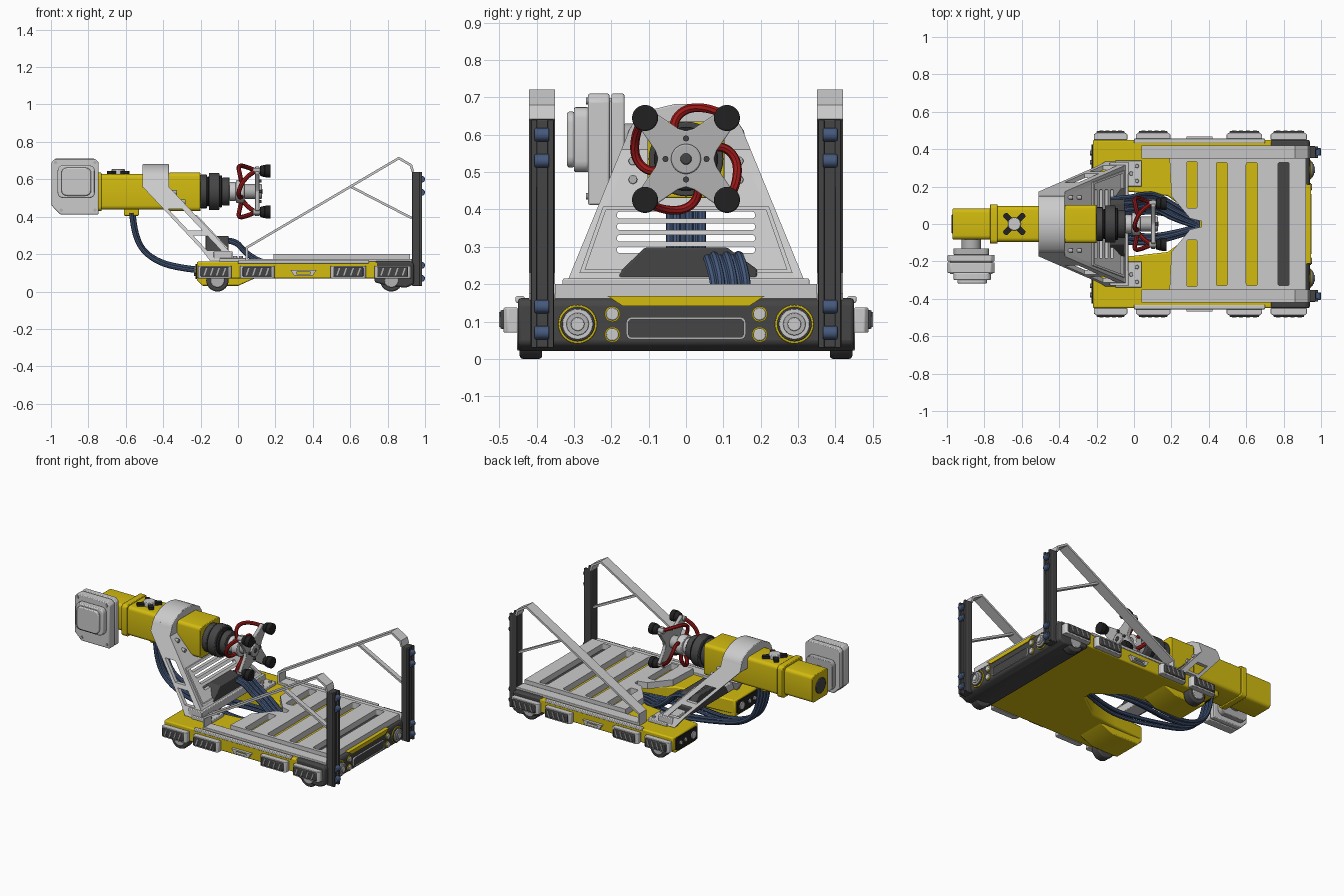
import bpy, bmesh, math
from mathutils import Matrix, Vector
from math import sin, cos, pi, radians

if "Cube" in bpy.data.objects:
    bpy.data.objects.remove(bpy.data.objects["Cube"])

def mat(name, r, g, b):
    m = bpy.data.materials.new(name)
    m.diffuse_color = (r, g, b, 1)
    m.use_nodes = True
    m.node_tree.nodes["Principled BSDF"].inputs["Base Color"].default_value = m.diffuse_color
    return m

YEL = mat("yellow", 0.65, 0.5, 0.005)
DARK = mat("dark", 0.06, 0.06, 0.06)
BLACK = mat("black", 0.015, 0.015, 0.015)
BLUE = mat("blue", 0.06, 0.1, 0.2)
RED = mat("red", 0.35, 0.01, 0.01)
GREY = mat("grey", 0.45, 0.45, 0.45)
LIGHT = mat("light", 0.68, 0.68, 0.68)

def make(name, bm, m, bevel=0, mirror=False):
    bmesh.ops.remove_doubles(bm, verts=bm.verts, dist=1e-5)
    bmesh.ops.recalc_face_normals(bm, faces=bm.faces)
    for f in bm.faces:
        f.smooth = True
    for e in bm.edges:
        e.smooth = len(e.link_faces) == 2 and e.calc_face_angle(0) < radians(35)
    me = bpy.data.meshes.new(name)
    bm.to_mesh(me)
    bm.free()
    ob = bpy.data.objects.new(name, me)
    bpy.context.collection.objects.link(ob)
    me.materials.append(m)
    if bevel:
        b = ob.modifiers.new("bevel", 'BEVEL')
        b.width, b.segments, b.limit_method = bevel, 2, 'ANGLE'
    if mirror:
        k = ob.modifiers.new("mirror", 'MIRROR')
        k.use_axis = (False, True, False)
    return ob

def box(name, x, y, z, m, bevel=0, mirror=False):
    bm = bmesh.new()
    bmesh.ops.create_cube(bm, size=1)
    for v in bm.verts:
        v.co = [(a + b) / 2 + c * (b - a) for (a, b), c in zip((x, y, z), v.co)]
    return make(name, bm, m, bevel, mirror)

def cyl(name, axis, span, c, r, m, bevel=0, mirror=False, n=32, r2=None):
    """c holds the two other coordinates in x, y, z order"""
    bm = bmesh.new()
    bmesh.ops.create_cone(bm, cap_ends=True, segments=n, radius1=r, radius2=r if r2 is None else r2, depth=1)
    for v in bm.verts:
        u, w, t = v.co
        t = span[0] + (t + 0.5) * (span[1] - span[0])
        p = [u + c[0], w + c[1]]
        p.insert("xyz".index(axis), t)
        v.co = p
    return make(name, bm, m, bevel, mirror)

def prism(name, axis, span, loops, m, bevel=0, mirror=False, warp=None):
    """outline plus hole loops, extruded along an axis"""
    cu = bpy.data.curves.new("tmp", 'CURVE')
    cu.dimensions, cu.fill_mode, cu.extrude = '2D', 'BOTH', 0.5
    for lp in loops:
        s = cu.splines.new('POLY')
        s.points.add(len(lp) - 1)
        s.use_cyclic_u = True
        for p, q in zip(s.points, lp):
            p.co = (q[0], q[1], 0, 1)
    ob = bpy.data.objects.new("tmp", cu)
    me = bpy.data.meshes.new_from_object(ob)
    bm = bmesh.new()
    bm.from_mesh(me)
    bpy.data.objects.remove(ob)
    bpy.data.curves.remove(cu)
    bpy.data.meshes.remove(me)
    bmesh.ops.remove_doubles(bm, verts=bm.verts, dist=1e-5)
    bmesh.ops.dissolve_limit(bm, angle_limit=0.01, verts=bm.verts, edges=bm.edges)
    for v in bm.verts:
        p = [v.co.x, v.co.y]
        p.insert("xyz".index(axis), span[0] + (v.co.z + 0.5) * (span[1] - span[0]))
        v.co = warp(*p) if warp else p
    return make(name, bm, m, bevel, mirror)

def rr(cx, cy, w, h, r, n=4):
    return [(cx + sx * (w / 2 - r) + r * cos(a), cy + sy * (h / 2 - r) + r * sin(a))
            for k, (sx, sy) in enumerate(((1, 1), (-1, 1), (-1, -1), (1, -1)))
            for a in [(k + i / n) * pi / 2 for i in range(n + 1)]]

def strip(pts, t):
    """outline of a bent flat bar"""
    ps = [Vector(p) for p in pts]
    off = []
    for i, p in enumerate(ps):
        a = (p - ps[i - 1]).normalized() if i else (ps[1] - p).normalized()
        b = (ps[i + 1] - p).normalized() if i < len(ps) - 1 else a
        n = Vector((-a.y - b.y, a.x + b.x)).normalized()
        off.append(n * t / 2 / max(0.4, n.dot(Vector((-a.y, a.x)))))
    return [p + o for p, o in zip(ps, off)] + [p - o for p, o in reversed(list(zip(ps, off)))]

def tube(name, pts, r, m, mirror=False):
    cu = bpy.data.curves.new("tmp", 'CURVE')
    cu.dimensions, cu.bevel_depth, cu.bevel_resolution, cu.use_fill_caps = '3D', r, 2, True
    s = cu.splines.new('NURBS')
    s.points.add(len(pts) - 1)
    for p, q in zip(s.points, pts):
        p.co = (*q, 1)
    s.use_endpoint_u, s.order_u, s.resolution_u = True, 3, 8
    ob = bpy.data.objects.new("tmp", cu)
    bm = bmesh.new()
    bm.from_mesh(bpy.data.meshes.new_from_object(ob))
    bpy.data.objects.remove(ob)
    return make(name, bm, m, 0, mirror)

def both(half):
    return half + [(x, -y) for x, y in reversed(half)]

# chassis with rear notch, and the deeper rear lobes
prism("chassis", 'z', (0.07, 0.16), [both([(0.35, 0.025), (0.18, 0.15), (0, 0.17), (-0.22, 0.19),
      (-0.22, 0.45), (0.75, 0.45)])], YEL, 0.008)
prism("rear_lobe", 'y', (0.19, 0.385), [[(-0.22, 0.15), (-0.22, 0.06), (-0.19, 0.03), (0, 0.03), (0.1, 0.075),
      (0.1, 0.15)]], YEL, 0.006, True)
prism("lobe_end_panel", 'x', (-0.228, -0.218), [rr(0.315, 0.108, 0.22, 0.08, 0.015)], BLACK, 0, True)
for y, r in ((0.25, 0.025), (0.33, 0.013), (0.38, 0.013)):
    cyl("lobe_lamp", 'x', (-0.235, -0.225), (y, 0.108), r, LIGHT, 0.002, True, 20)

# front bumper with lamps and grille
prism("front_bumper", 'y', (-0.45, 0.45), [[(0.73, 0.163), (0.73, 0.05), (0.8, 0.03), (0.9, 0.02), (0.94, 0.04),
      (0.94, 0.15), (0.925, 0.163)]], DARK, 0.012)
prism("bumper_trim", 'x', (0.9, 0.945), [[(-0.21, 0.168), (0.21, 0.168), (0.17, 0.142), (-0.17, 0.142)]], YEL)
prism("grille_frame", 'x', (0.93, 0.95), [rr(0, 0.082, 0.32, 0.06, 0.014), rr(0, 0.082, 0.308, 0.048, 0.01)], GREY)
prism("grille", 'x', (0.93, 0.943), [rr(0, 0.082, 0.31, 0.05, 0.01)], DARK)
for r, x, m in ((0.052, 0.945, YEL), (0.046, 0.95, DARK), (0.041, 0.956, LIGHT), (0.03, 0.962, GREY), (0.018, 0.968, LIGHT)):
    cyl("headlamp", 'x', (0.93, x), (0.29, 0.093), r, m, 0.002, True)
for z in (0.12, 0.065):
    cyl("small_lamp_ring", 'x', (0.93, 0.946), (0.197, z), 0.021, YEL, 0, True, 20)
    cyl("small_lamp", 'x', (0.93, 0.952), (0.197, z), 0.017, LIGHT, 0.003, True, 20)

# wheels
for x in (-0.11, 0.82):
    cyl("wheel", 'y', (0.385, 0.445), (x, 0.06), 0.06, DARK, 0.008, True)
    cyl("wheel_hub", 'y', (0.42, 0.452), (x, 0.06), 0.038, GREY, 0.004, True)

# side bumpers
for a, b in ((-0.215, -0.035), (0.01, 0.195), (0.495, 0.685), (0.73, 0.925)):
    prism("side_pad_bracket", 'z', (0.07, 0.137), [[(a, 0.45), (a, 0.478), (a + 0.012, 0.488), (b - 0.012, 0.488),
          (b, 0.478), (b, 0.45)]], LIGHT, 0.003, True)
    box("side_pad", (a + 0.015, b - 0.015), (0.48, 0.497), (0.08, 0.131), DARK, 0.005, True)
    for i in range(4):
        x = a + 0.03 + i * (b - a - 0.08) / 3
        prism("side_pad_rib", 'y', (0.495, 0.5), [[(x, 0.085), (x + 0.008, 0.085), (x + 0.022, 0.126), (x + 0.014, 0.126)]], GREY, 0, True)
prism("side_handle", 'y', (0.44, 0.468), [[(0.28, 0.115), (0.42, 0.115), (0.4, 0.085), (0.3, 0.085)],
      rr(0.35, 0.1, 0.075, 0.014, 0.005)], LIGHT, 0, True)
box("side_rail", (0.0, 0.7), (0.432, 0.456), (0.15, 0.168), LIGHT, 0.004, True)

# slotted deck
slots = [rr(x, 0, 0.06, 0.66, 0.012) for x in (0.47, 0.63, 0.8)] + [rr(0.31, s * 0.21, 0.055, 0.25, 0.01) for s in (1, -1)]
prism("deck", 'z', (0.158, 0.2), [both([(0.36, 0.015), (0.3, 0.03), (0.2, 0.15), (0.19, 0.35), (0.92, 0.35)])] + slots, LIGHT)
box("deck_edge", (0.05, 0.93), (0.35, 0.42), (0.155, 0.175), LIGHT, 0.003, True)

# guard frames and front roller posts
prism("guard_frame", 'y', (0.35, 0.42), [strip([(0.047, 0.16), (0.047, 0.235), (0.86, 0.713), (0.925, 0.675), (0.935, 0.64)], 0.013)], LIGHT, 0, True)
prism("guard_brace", 'y', (0.37, 0.4), [strip([(0.6, 0.562), (0.93, 0.392)], 0.013)], LIGHT, 0, True)
box("post", (0.93, 0.972), (0.353, 0.416), (0.03, 0.64), DARK, 0.004, True)
for y in (0.362, 0.407):
    box("post_lip", (0.97, 0.985), (y - 0.008, y + 0.008), (0.03, 0.64), DARK, 0.002, True)
for z in (0.6, 0.53, 0.14, 0.07):
    cyl("post_roller", 'y', (0.366, 0.405), (0.982, z), 0.018, BLUE, 0.003, True, 20)
    box("roller_mount", (0.97, 0.985), (0.358, 0.412), (z - 0.012, z + 0.012), BLACK, 0, True)

# slanted arm bracket
lean = lambda z: 0.335 - (z - 0.165) * 0.41
xl = lambda z: -0.51 + (0.56 - z) * 0.94
def window(z0, z1):
    return [(xl(z) + k, z) for z, k in ((z0, 0.025), (z0, 0.1), (z1, 0.1), (z1, 0.025))]
prism("bracket_side", 'y', (-0.024, 0), [[(-0.51, 0.62), (-0.37, 0.62), (-0.37, 0.56), (-0.05, 0.22), (-0.04, 0.165),
      (-0.15, 0.165), (-0.2, 0.23), (-0.51, 0.56)], window(0.22, 0.3), window(0.325, 0.44)], LIGHT, 0, True,
      lambda x, y, z: (x, y + lean(z), z))
face = lambda x, y, z: (x + xl(z) + 0.14, y, z)
prism("bracket_front", 'x', (-0.022, 0), [[(-lean(0.21), 0.21), (lean(0.21), 0.21), (lean(0.6), 0.6), (-lean(0.6), 0.6)]]
      + [rr(0, z, 0.37, 0.018, 0.008) for z in (0.292, 0.323, 0.354, 0.385)], LIGHT, 0, False, face)
prism("bracket_rim", 'x', (-0.01, 0.009), [[(-0.285, 0.23), (0.285, 0.23), (0.222, 0.408), (-0.222, 0.408)],
      [(-0.27, 0.239), (0.27, 0.239), (0.214, 0.399), (-0.214, 0.399)]], LIGHT, 0, False, face)
box("bracket_crossbar", (-0.13, -0.03), (-0.33, 0.33), (0.165, 0.215), LIGHT, 0.004)
box("bracket_foot", (-0.1, 0.04), (0.2, 0.34), (0.158, 0.18), LIGHT, 0.004, True)
for x, y in ((0.015, 0.23), (0.015, 0.31), (-0.015, 0.27)):
    cyl("foot_bolt", 'z', (0.175, 0.19), (x, y), 0.011, GREY, 0.002, True, 12)
for z in (0.48, 0.53):
    cyl("bracket_bolt", 'x', (xl(z) + 0.12, xl(z) + 0.155), (0.142, z), 0.012, GREY, 0.002, True, 12)
arch = [(0.165, 0.555), (0.155, 0.61), (0.135, 0.64), (0.08, 0.67), (0.03, 0.682)]
prism("bracket_collar", 'x', (-0.51, -0.37), [arch + [(-y, z) for y, z in reversed(arch)]], LIGHT, 0.004)
prism("control_box", 'x', (-0.175, -0.05), [[(-0.19, 0.2), (0.19, 0.2), (0.19, 0.24), (0.11, 0.298), (-0.11, 0.298), (-0.17, 0.24)]], DARK, 0.005)

# yellow arm
for name, a, b, w, h in (("arm_body", -0.75, -0.2, 0.19, 0.19), ("arm_front_sleeve", -0.37, -0.2, 0.205, 0.205),
                         ("arm_flange", -0.77, -0.73, 0.21, 0.205), ("arm_tail", -0.97, -0.75, 0.165, 0.175)):
    prism(name, 'x', (a, b), [rr(0, 0.533, w, h, 0.022)], YEL, 0.004)
cyl("tail_cap", 'x', (-0.976, -0.96), (0, 0.533), 0.05, DARK, 0.003)
for a in (45, 135):
    bar = [Matrix.Rotation(radians(a), 2) @ Vector(p) + Vector((-0.64, 0)) for p in rr(0, 0, 0.15, 0.03, 0.01)]
    prism("arm_top_cross", 'z', (0.625, 0.645), [bar], BLACK)
cyl("arm_top_cap", 'z', (0.625, 0.656), (-0.64, 0), 0.035, LIGHT, 0.004)
box("cable_socket", (-0.61, -0.53), (-0.04, 0.04), (0.405, 0.445), YEL, 0.006)

# tail motor on the -y side
cyl("motor_neck", 'y', (-0.17, -0.07), (-0.87, 0.535), 0.052, GREY)
prism("motor_flange", 'y', (-0.165, -0.13), [rr(-0.87, 0.535, 0.19, 0.19, 0.03)], GREY, 0.003)
for a, b, d in ((-0.2, -0.165, 0), (-0.207, -0.198, 0.012), (-0.262, -0.205, 0)):
    prism("motor_case", 'y', (a, b), [[(-0.997 + d, 0.46), (-0.95, 0.412 + d), (-0.745 - d, 0.412 + d), (-0.745 - d, 0.69),
          (-0.765, 0.71 - d), (-0.98, 0.71 - d), (-0.997 + d, 0.69)]], LIGHT, 0.005 if d == 0 else 0)
prism("motor_cover", 'y', (-0.3, -0.26), [rr(-0.865, 0.587, 0.2, 0.175, 0.03)], LIGHT, 0.006)
prism("motor_cover_cap", 'y', (-0.318, -0.298), [rr(-0.865, 0.587, 0.16, 0.15, 0.03)], LIGHT, 0.006)
for x, z in ((-0.975, 0.69), (-0.765, 0.69), (-0.765, 0.435), (-0.945, 0.435)):
    cyl("motor_bolt", 'y', (-0.268, -0.255), (x, z), 0.009, GREY, 0, False, 12)

# wrist joint and tool cross
C = (0, 0.535)
for a, b, r, m in ((-0.2, -0.165, 0.09, DARK), (-0.165, -0.155, 0.08, BLACK), (-0.155, -0.1, 0.1, DARK), (-0.1, -0.085, 0.085, BLACK),
                   (-0.085, -0.045, 0.075, DARK), (-0.045, -0.01, 0.05, LIGHT), (-0.01, 0.035, 0.062, LIGHT),
                   (0.035, 0.1, 0.04, GREY), (0.1, 0.128, 0.04, GREY), (0.1, 0.132, 0.015, DARK)):
    cyl("wrist_stage", 'x', (a, b), C, r, m, 0.004)
polar = lambda r, deg: (r * cos(radians(deg)), C[1] + r * sin(radians(deg)))
star = []
for k in range(4):
    a = 45 + 90 * k
    star += [polar(0.165, a - 9), polar(0.165, a + 9), polar(0.085, a + 30), polar(0.075, a + 45), polar(0.085, a + 60)]
    t = polar(0.155, a)
    cyl("cup_stem", 'x', (0.08, 0.13), t, 0.016, GREY, 0, False, 16)
    cyl("suction_cup", 'x', (0.118, 0.145), t, 0.026, BLACK, 0.003, False, 24, 0.034)
    cyl("suction_cup_lip", 'x', (0.145, 0.175), t, 0.035, BLACK, 0.004, False, 24)
    cyl("tool_bolt", 'x', (0.11, 0.126), polar(0.055, a - 45), 0.008, DARK, 0, False, 12)
    tube("red_hose", [(x, *polar(r, a + d)) for x, r, d in ((0.02, 0.05, 75), (0.01, 0.1, 70), (0.0, 0.14, 45),
         (0.04, 0.155, 15), (0.085, 0.155, 3))], 0.012, RED)
prism("tool_cross", 'x', (0.092, 0.115), [star], GREY, 0.003)

# cable bundles: arm underside to the notch, and control box to the notch
for i in range(6):
    y, dz, s = (i - 2.5) * 0.017, 0.012 * (i % 2), 1 if i > 2 else -1
    tube("arm_cable", [(-0.57 + dz, y, 0.42), (-0.56 + dz, y, 0.27), (-0.44, y, 0.15 + dz), (-0.25, y * 1.3, 0.11 + dz),
         (-0.05, y * 1.5 + s * 0.04, 0.1 + dz), (0.15, y + s * 0.06, 0.1 + dz), (0.36, y * 0.5, 0.11 + dz)], 0.0115, BLUE)
    tube("box_cable", [(-0.13, 0.095 + y, 0.275), (-0.02, 0.1 + y, 0.275 + dz), (0.04, 0.12 + y, 0.2 + dz),
         (0.12, 0.12 + y, 0.15 + dz), (0.22, 0.06 + y, 0.13 + dz), (0.36, y * 0.5, 0.12)], 0.0115, BLUE)
